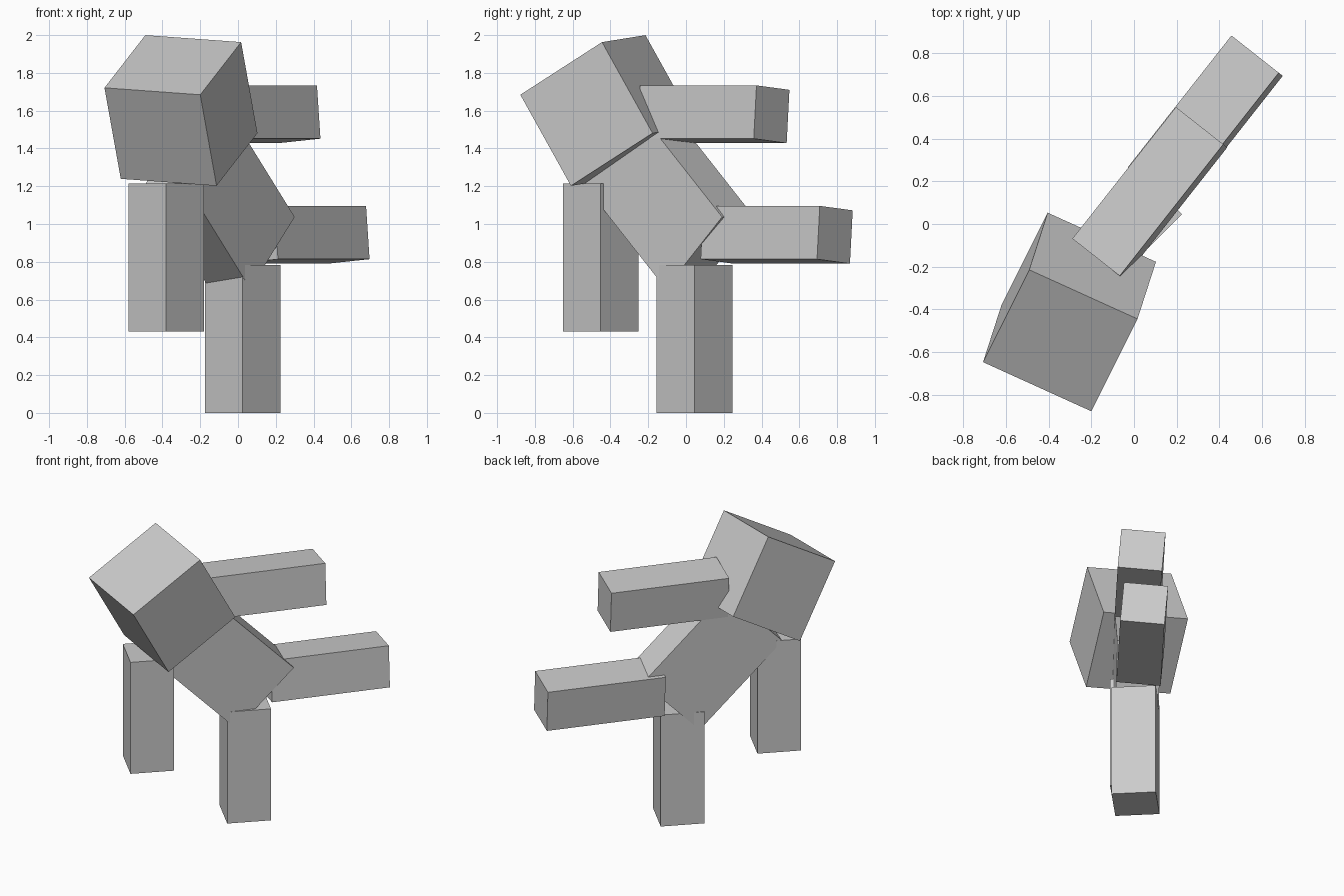
import bpy
from math import radians, sin, cos
from mathutils import Matrix, Vector

if "Cube" in bpy.data.objects:
    bpy.data.objects.remove(bpy.data.objects["Cube"])


def block(name, size, centre, x_axis, z_axis):
    """Cuboid whose local x / z follow the given directions."""
    z = Vector(z_axis).normalized()
    x = Vector(x_axis)
    x = (x - z * x.dot(z)).normalized()
    y = z.cross(x)
    rot = Matrix((x, y, z)).transposed().to_4x4()
    bpy.ops.mesh.primitive_cube_add(size=1)
    ob = bpy.context.object
    ob.name = name
    ob.data.transform(Matrix.Translation(centre) @ rot @ Matrix.Diagonal((*size, 1)))
    return ob


# The body lies in one vertical plane: "along" runs in it, "side" is its normal
yaw = radians(51.8)
along = Vector((cos(yaw), sin(yaw), 0))
side = Vector((sin(yaw), -cos(yaw), 0))
up = Vector((0, 0, 1))

LIMB = (0.283, 0.283, 0.784)

# Torso, leaning 45 degrees inside the body plane
block("torso", (0.537, 0.275, 0.78), (-0.096, -0.090, 1.123), along + up, up - along)

# Head, a turned cube
block("head", (0.558,) * 3, (-0.302, -0.412, 1.601),
      (0.908, -0.414, -0.063), (-0.155, -0.48, 0.865))

# Hanging limbs, upright
for name, centre in (("front_limb_lower", (-0.38, -0.452, 0.823)),
                     ("rear_limb_lower", (0.025, 0.045, 0.392))):
    block(name, LIMB, centre, (1, 1, 0), up)

# Raised limbs, level and rolled slightly about their length
roll = radians(4.8)
for name, centre in (("front_limb_raised", (0.074, 0.145, 1.581)),
                     ("rear_limb_raised", (0.334, 0.480, 0.943))):
    block(name, LIMB, centre, side * cos(roll) + up * sin(roll), along)
